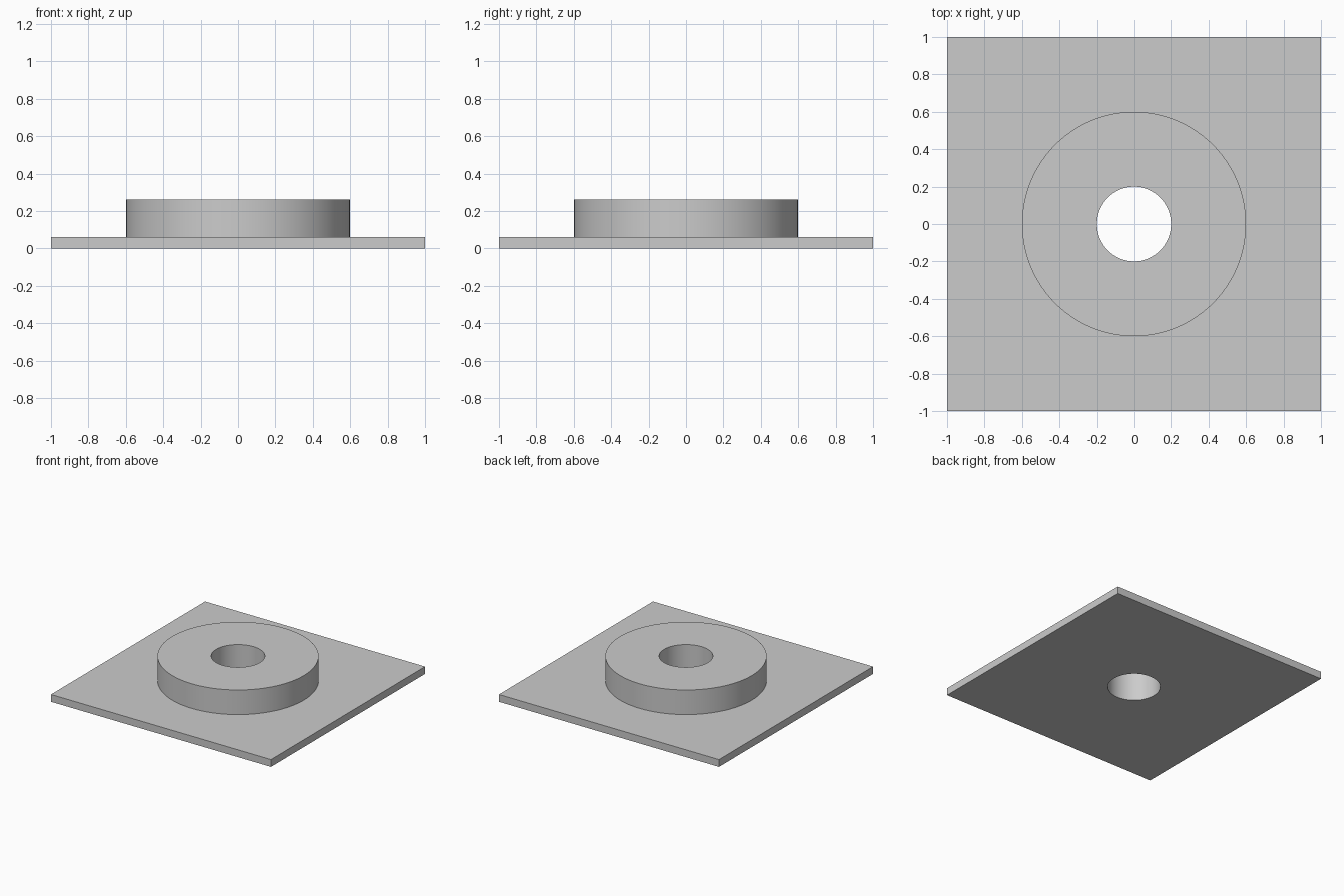
import bpy
import bmesh
from math import cos, sin, tau

SEGMENTS = 96  # multiple of 8, so the square gets exact corners
HALF, BOSS_R, BORE_R = 1.0, 0.6, 0.2
PLATE_Z, TOP_Z = 0.06, 0.262

cube = bpy.data.objects.get("Cube")
if cube:
    bpy.data.objects.remove(cube, do_unlink=True)

grey = bpy.data.materials.new("grey")
grey.use_nodes = True
colour = (0.6, 0.6, 0.6, 1)
grey.diffuse_color = colour
grey.node_tree.nodes["Principled BSDF"].inputs["Base Color"].default_value = colour


def loop(bm, radius, z, square=False):
    """Closed ring of vertices, round or pushed out onto a square."""
    verts = []
    for i in range(SEGMENTS):
        c, s = cos(tau * i / SEGMENTS), sin(tau * i / SEGMENTS)
        r = radius / max(abs(c), abs(s)) if square else radius
        verts.append(bm.verts.new((r * c, r * s, z)))
    return verts


# One watertight solid: square plate, round boss and through bore
bm = bmesh.new()
loops = [
    loop(bm, BORE_R, 0),
    loop(bm, HALF, 0, square=True),
    loop(bm, HALF, PLATE_Z, square=True),
    loop(bm, BOSS_R, PLATE_Z),
    loop(bm, BOSS_R, TOP_Z),
    loop(bm, BORE_R, TOP_Z),
]
for a, b in zip(loops, loops[1:] + loops[:1]):
    for i in range(SEGMENTS):
        j = (i + 1) % SEGMENTS
        bm.faces.new((a[i], a[j], b[j], b[i]))
bmesh.ops.recalc_face_normals(bm, faces=bm.faces)

mesh = bpy.data.meshes.new("plate_with_bored_boss")
bm.to_mesh(mesh)
bm.free()
mesh.materials.append(grey)
part = bpy.data.objects.new("plate_with_bored_boss", mesh)
bpy.context.collection.objects.link(part)

# Smooth round walls, sharp rims
bpy.ops.object.select_all(action="DESELECT")
part.select_set(True)
bpy.context.view_layer.objects.active = part
bpy.ops.object.shade_smooth_by_angle()
